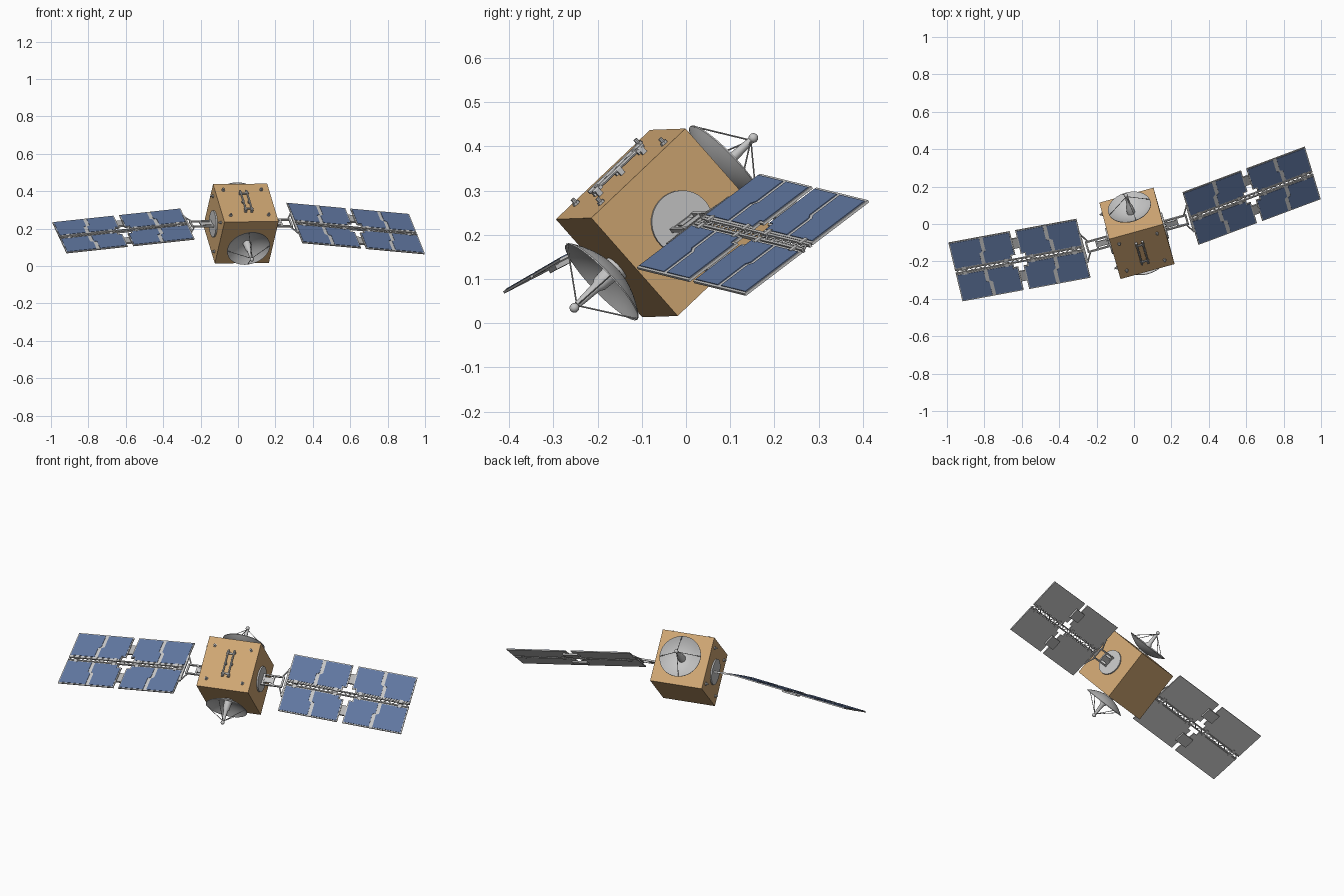
import bpy, bmesh, math
from mathutils import Matrix, Vector

cube = bpy.data.objects.get("Cube")
if cube:
    bpy.data.objects.remove(cube, do_unlink=True)


def material(name, rgb):
    m = bpy.data.materials.new(name)
    m.use_nodes = True
    m.diffuse_color = (*rgb, 1)
    m.node_tree.nodes["Principled BSDF"].inputs["Base Color"].default_value = (*rgb, 1)
    return m


TAN = material("tan foil", (0.62, 0.38, 0.17))
BLUE = material("solar blue", (0.115, 0.18, 0.345))
GREY = material("light grey metal", (0.56, 0.56, 0.56))
DARK = material("mid grey metal", (0.46, 0.46, 0.46))


def finish(name, bm, mat, matrix, smooth=False):
    bmesh.ops.recalc_face_normals(bm, faces=bm.faces)
    me = bpy.data.meshes.new(name)
    bm.to_mesh(me)
    bm.free()
    me.materials.append(mat)
    if smooth:
        me.shade_smooth()
        me.set_sharp_from_angle(angle=math.radians(35))
    ob = bpy.data.objects.new(name, me)
    ob.matrix_world = matrix
    bpy.context.collection.objects.link(ob)
    return ob


def box(bm, centre, size):
    m = Matrix.Translation(centre) @ Matrix.Diagonal((*size, 1))
    bmesh.ops.create_cube(bm, size=1, matrix=m)


def rod(bm, p, q, r, sides=8):
    p, q = Vector(p), Vector(q)
    d = q - p
    m = Matrix.Translation((p + q) / 2) @ d.to_track_quat("Z", "Y").to_matrix().to_4x4()
    bmesh.ops.create_cone(bm, cap_ends=True, segments=sides, radius1=r, radius2=r,
                          depth=d.length, matrix=m)


def prism(bm, points, z0, z1):
    face = bm.faces.new([bm.verts.new((x, y, z0)) for x, y in points])
    ext = bmesh.ops.extrude_face_region(bm, geom=[face])["geom"]
    bmesh.ops.translate(bm, vec=(0, 0, z1 - z0),
                        verts=[v for v in ext if isinstance(v, bmesh.types.BMVert)])


def lathe(bm, profile, steps=40):
    verts = [bm.verts.new((r, 0, z)) for r, z in profile]
    edges = [bm.edges.new(pair) for pair in zip(verts, verts[1:])]
    bmesh.ops.spin(bm, geom=verts + edges, axis=(0, 0, 1), cent=(0, 0, 0),
                   angle=math.tau, steps=steps, use_duplicate=False)
    bmesh.ops.remove_doubles(bm, verts=bm.verts, dist=0.0002)


# Tilted frame shared by the whole craft
X = Vector((0.963, 0.267, 0.010)).normalized()
Z = X.cross(Vector((-0.2, 0.71, 0.673))).normalized()
Y = Z.cross(X)
BODY = Matrix.Translation((0.016, -0.05, 0.227)) @ Matrix((X, Y, Z)).transposed().to_4x4()
H = 0.15

# Cubic body
bm = bmesh.new()
box(bm, (0, 0, 0), (2 * H, 2 * H, 2 * H))
finish("body", bm, TAN, BODY)

# Studs at the corners of the top and of one side
bm = bmesh.new()
for a in (-1, 1):
    for b in (-1, 1):
        for r, h in ((0.009, 0.006), (0.005, 0.016)):
            rod(bm, (a * 0.105, b * 0.1, H), (a * 0.105, b * 0.1, H + h), r)
            rod(bm, (-H, a * 0.105, b * 0.105), (-H - h, a * 0.105, b * 0.105), r)
finish("corner_studs", bm, GREY, BODY)

# Twin rod antenna on the top
bm = bmesh.new()
for s in (-1, 1):
    rod(bm, (s * 0.017, -0.08, H + 0.016), (s * 0.017, 0.08, H + 0.016), 0.005)
    for y in (-0.07, 0, 0.07):
        box(bm, (s * 0.017, y, H + 0.008), (0.012, 0.012, 0.016))
    box(bm, (0, s * 0.06, H + 0.014), (0.05, 0.008, 0.008))
finish("top_antenna", bm, GREY, BODY)

# Dishes on two opposite faces
RIM, DEPTH, FOOT, TIP = 0.117, 0.042, 0.004, 0.135
for s, side in ((1, "back"), (-1, "front")):
    frame = BODY @ Matrix.Translation((0, s * H, 0)) @ Matrix.Rotation(-s * math.pi / 2, 4, "X")
    curve = [(RIM * i / 10, FOOT + DEPTH * (i / 10) ** 2) for i in range(11)]
    bm = bmesh.new()
    lathe(bm, curve + [(r, z + 0.003) for r, z in reversed(curve)])
    finish(side + "_dish", bm, GREY, frame, True)

    bm = bmesh.new()
    lathe(bm, [(0.03, 0), (0.03, 0.008), (0, 0.008)])
    finish(side + "_dish_mount", bm, GREY, frame, True)

    bm = bmesh.new()
    lathe(bm, [(0, 0.006), (0.022, 0.006), (0.018, 0.055), (0.012, 0.065),
               (0.008, 0.125), (0, 0.125)], 20)
    bmesh.ops.create_uvsphere(bm, u_segments=16, v_segments=10, radius=0.011,
                              matrix=Matrix.Translation((0, 0, TIP)))
    finish(side + "_dish_feed", bm, GREY, frame, True)

    bm = bmesh.new()
    for k in range(4):
        a = k * math.pi / 2 + 0.15
        rod(bm, (RIM * math.cos(a), RIM * math.sin(a), FOOT + DEPTH), (0, 0, TIP - 0.008), 0.0018, 6)
    finish(side + "_dish_struts", bm, DARK, frame)

# Solar wings
LONG, HALF, GAP, SPINE = 0.70, 0.18, 0.03, 0.015
PANEL = (LONG - GAP) / 2
NOTCH = 0.022


def wing(side, s, twist):
    turn = Matrix.Rotation(math.radians(twist), 4, "X")
    arm = BODY @ turn
    frame = (BODY @ Matrix.Translation((s * 0.297, 0, 0))
             @ Matrix.Rotation(s * math.radians(7.4), 4, "Y") @ turn)

    # Round mount on the body
    bm = bmesh.new()
    rod(bm, (s * H, 0, 0), (s * (H + 0.008), 0, 0), 0.072, 32)
    finish(side + "_wing_mount", bm, GREY, arm, True)

    # Ladder arm and splayed yoke
    bm = bmesh.new()
    for t in (-1, 1):
        box(bm, (s * 0.215, t * 0.03, 0), (0.13, 0.008, 0.01))
        rod(bm, (s * 0.265, t * 0.03, 0), (s * 0.295, t * 0.088, 0), 0.004)
    for x in (0.165, 0.222, 0.276):
        box(bm, (s * x, 0, 0), (0.01, 0.06, 0.008))
    box(bm, (s * 0.19, 0, 0), (0.055, 0.032, 0.006))
    box(bm, (s * 0.296, 0, 0), (0.01, 0.18, 0.01))
    finish(side + "_wing_arm", bm, GREY, arm)

    # Lattice spine
    bm = bmesh.new()
    for t in (-1, 1):
        box(bm, (s * LONG / 2, t * 0.010, 0), (LONG, 0.006, 0.009))
    bays = 28
    for i in range(bays):
        t = 0.010 if i % 2 else -0.010
        rod(bm, (s * LONG * i / bays, t, 0), (s * LONG * (i + 1) / bays, -t, 0), 0.003, 4)
    finish(side + "_wing_spine", bm, GREY, frame)

    boards, cells, boxes = bmesh.new(), bmesh.new(), bmesh.new()
    mid, m, step = PANEL / 2, 0.006, 0.016
    lo, hi = SPINE, HALF
    board = [(0, lo), (PANEL - NOTCH, lo), (PANEL - NOTCH, lo + NOTCH), (PANEL, lo + NOTCH),
             (PANEL, hi), (0, hi)]
    # Two blue fields per board, parted by a stepped band
    y1, y2 = lo + 0.07, lo + 0.08
    inner = [(m, lo + m), (mid - 0.018, lo + m), (mid - 0.018, y1), (mid - 0.018 + step, y2),
             (mid - 0.018 + step, hi - m), (m, hi - m)]
    outer = [(mid + 0.002, lo + m), (PANEL - NOTCH - m, lo + m), (PANEL - NOTCH - m, lo + NOTCH + m),
             (PANEL - m, lo + NOTCH + m), (PANEL - m, hi - m), (mid + 0.002 + step, hi - m),
             (mid + 0.002 + step, y2), (mid + 0.002, y1)]
    for t in (-1, 1):
        for far in (False, True):
            def place(points):
                return [(s * (LONG - x if far else x), t * y) for x, y in points]
            prism(boards, place(board), -0.003, 0.003)
            for field in (inner, outer):
                prism(cells, place(field), 0.003, 0.005)
        # Hinge boxes under the gap and brackets across the spine
        box(boxes, (s * LONG / 2, t * 0.1, -0.008), (0.085, 0.06, 0.010))
        for x in (0.05, 0.28, 0.42, 0.65):
            box(boards, (s * x, t * 0.014, 0), (0.02, 0.02, 0.012))
    finish(side + "_wing_boards", boards, GREY, frame)
    finish(side + "_wing_cells", cells, BLUE, frame)
    finish(side + "_wing_hinge_boxes", boxes, DARK, frame)


wing("left", 1, -6.4)
wing("right", -1, -15.8)
